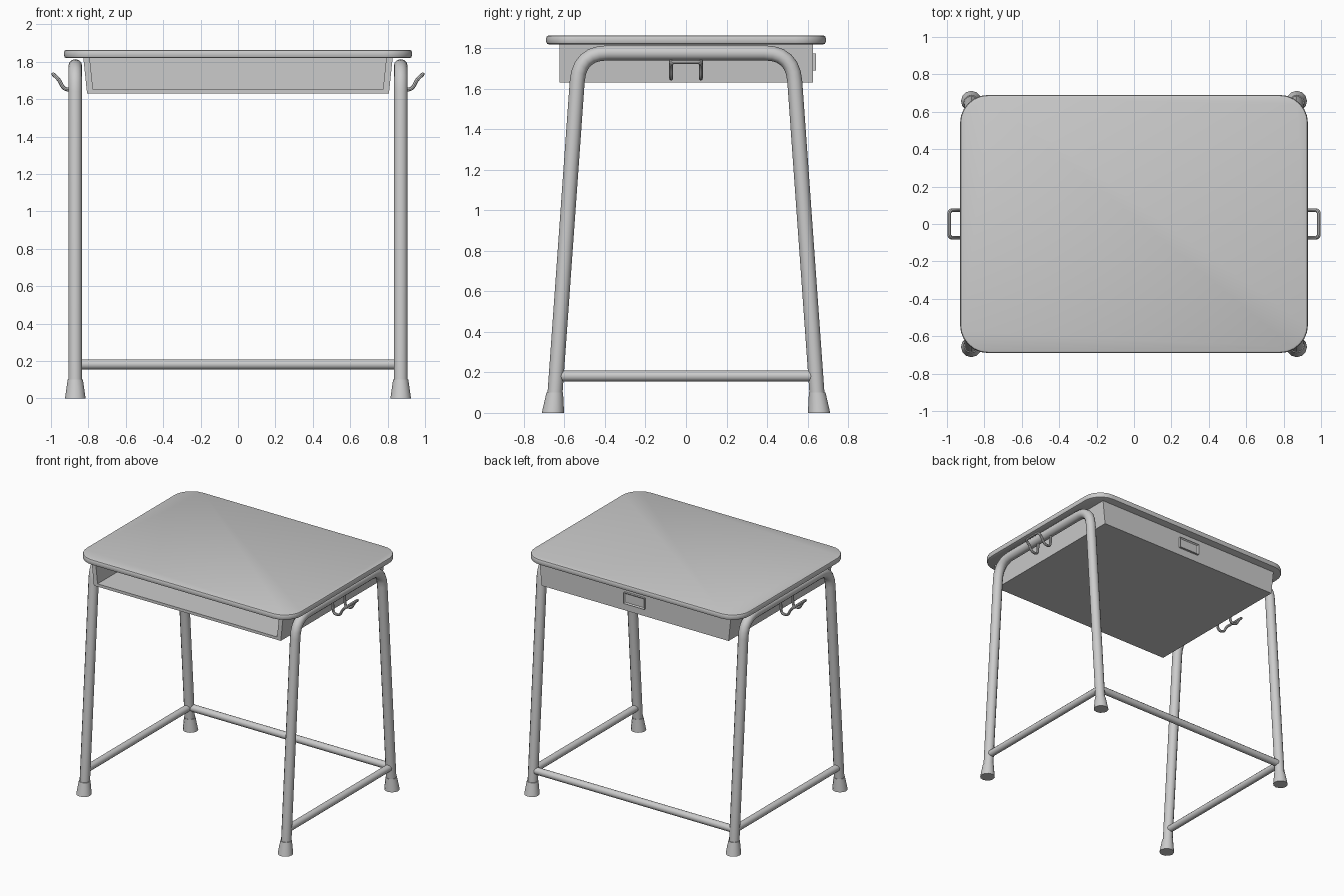
import bpy, bmesh, math
from mathutils import Vector

if "Cube" in bpy.data.objects:
    bpy.data.objects.remove(bpy.data.objects["Cube"])


def new_object(name, bm, smooth=True):
    bmesh.ops.recalc_face_normals(bm, faces=bm.faces)
    mesh = bpy.data.meshes.new(name)
    bm.to_mesh(mesh)
    bm.free()
    ob = bpy.data.objects.new(name, mesh)
    bpy.context.collection.objects.link(ob)
    if smooth:
        select(ob)
        bpy.ops.object.shade_smooth_by_angle(angle=math.radians(40))
    return ob


def select(ob):
    bpy.ops.object.select_all(action='DESELECT')
    ob.select_set(True)
    bpy.context.view_layer.objects.active = ob


def fillet(points, radius, steps=5):
    """Round the inner corners of a polyline."""
    pts = [Vector(p) for p in points]
    out = [pts[0]]
    for a, b, c in zip(pts, pts[1:], pts[2:]):
        r = min(radius, (a - b).length * 0.49, (c - b).length * 0.49)
        p, q = b + (a - b).normalized() * r, b + (c - b).normalized() * r
        for i in range(steps + 1):
            t = i / steps
            out.append(p * (1 - t) ** 2 + b * 2 * t * (1 - t) + q * t * t)
    return out + [pts[-1]]


def tube(name, points, radius, res=4):
    cu = bpy.data.curves.new(name, 'CURVE')
    cu.dimensions = '3D'
    cu.bevel_depth, cu.bevel_resolution, cu.use_fill_caps = radius, res, True
    sp = cu.splines.new('POLY')
    sp.points.add(len(points) - 1)
    for sp_pt, p in zip(sp.points, points):
        sp_pt.co = (*p, 1)
    ob = bpy.data.objects.new(name, cu)
    bpy.context.collection.objects.link(ob)
    select(ob)
    bpy.ops.object.convert(target='MESH')
    ob = bpy.context.object
    bpy.ops.object.shade_smooth_by_angle(angle=math.radians(40))
    return ob


def prism(bm, profile, offset):
    """Extrude a closed outline of 3D points along a vector."""
    face = bm.faces.new([bm.verts.new(p) for p in profile])
    ext = bmesh.ops.extrude_face_region(bm, geom=[face], use_keep_orig=True)
    verts = [g for g in ext['geom'] if isinstance(g, bmesh.types.BMVert)]
    bmesh.ops.translate(bm, verts=verts, vec=offset)


# Desktop: rounded rectangle slab with softened rim
HX, HY, R = 0.93, 0.69, 0.15
outline = []
for k, (sx, sy) in enumerate(((1, 1), (-1, 1), (-1, -1), (1, -1))):
    for i in range(7):
        a = math.radians(90 * k + 15 * i)
        outline.append((sx * (HX - R) + R * math.cos(a),
                        sy * (HY - R) + R * math.sin(a), 1.819))
bm = bmesh.new()
prism(bm, outline, (0, 0, 0.045))
rim = [e for e in bm.edges if len(e.link_faces) == 2
       and any(len(f.verts) > 4 for f in e.link_faces)]
bmesh.ops.bevel(bm, geom=rim, offset=0.013, segments=2, profile=0.5, affect='EDGES')
new_object("desktop", bm)

# Book tray: tapered channel open at the front, closed at the back
section = [(-0.827, 1.822), (-0.807, 1.63), (0.807, 1.63), (0.827, 1.822),
           (0.793, 1.822), (0.775, 1.652), (-0.775, 1.652), (-0.793, 1.822)]
bm = bmesh.new()
prism(bm, [(x, -0.625, z) for x, z in section], (0, 1.252, 0))
prism(bm, [(x, 0.605, z) for x, z in section[:4]], (0, 0.022, 0))
new_object("book_tray", bm, smooth=False)

# Name card holder: framed plate on the tray back
bm = bmesh.new()
bmesh.ops.create_cube(bm, size=1)
for v in bm.verts:
    v.co = (v.co.x * 0.18, 0.631 + v.co.y * 0.024, 1.732 + v.co.z * 0.085)
back = max(bm.faces, key=lambda f: f.calc_center_median().y)
bmesh.ops.inset_region(bm, faces=[back], thickness=0.012)
bmesh.ops.translate(bm, verts=back.verts, vec=(0, -0.009, 0))
new_object("card_holder", bm, smooth=False)

LX = 0.87
for side, s in (("left", -1), ("right", 1)):
    # Side frame: two legs and top rail bent from one tube
    path = [(s * LX, -0.65, 0.05), (s * LX, -0.527, 1.777),
            (s * LX, 0.527, 1.777), (s * LX, 0.65, 0.05)]
    tube(side + "_leg_frame", fillet(path, 0.14, 6), 0.037)

    # Side stretcher
    tube(side + "_stretcher", [(s * LX, -0.64, 0.182), (s * LX, 0.64, 0.182)], 0.027)

    # Rubber feet
    for end, t in (("front", -1), ("back", 1)):
        bm = bmesh.new()
        bmesh.ops.create_cone(bm, cap_ends=True, segments=12, radius1=0.055,
                              radius2=0.041, depth=0.1)
        for v in bm.verts:
            shift = 0.657 if v.co.z < 0 else 0.648
            v.co += Vector((s * LX, t * shift, 0.05))
        new_object(f"{end}_{side}_foot", bm)

    # Bag hook: bent wire loop hanging from the top rail
    half = [(0.868, 1.75), (0.875, 1.652), (0.93, 1.65), (0.957, 1.705), (0.988, 1.733)]
    path = [(s * x, -0.073, z) for x, z in half]
    path += [(s * x, 0.073, z) for x, z in reversed(half)]
    tube(side + "_bag_hook", fillet(path, 0.04, 4), 0.01, 2)

# Rear crossbar
tube("rear_crossbar", [(-LX, 0.642, 0.182), (LX, 0.642, 0.182)], 0.027)
